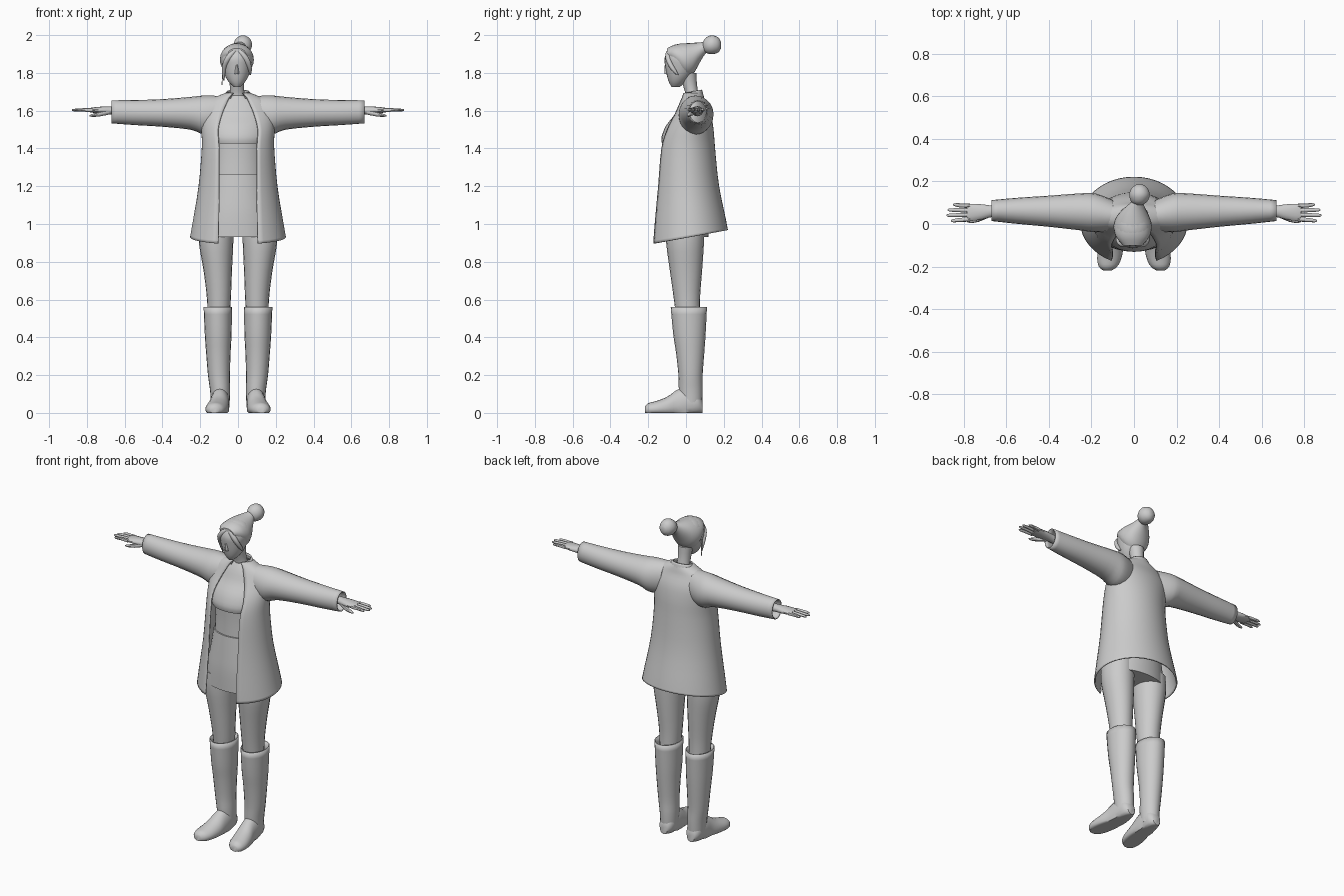
import bpy, bmesh, math
from mathutils import Vector


def smooth_rings(rings, steps):
    """Catmull-Rom interpolation of ring tuples."""
    out = []
    for i in range(len(rings) - 1):
        p0, p1 = rings[max(i - 1, 0)], rings[i]
        p2, p3 = rings[i + 1], rings[min(i + 2, len(rings) - 1)]
        for s in range(steps):
            t = s / steps
            out.append([0.5 * (2 * b + (c - a) * t + (2 * a - 5 * b + 4 * c - d) * t * t
                               + (3 * b - a - 3 * c + d) * t ** 3)
                        for a, b, c, d in zip(p0, p1, p2, p3)])
    return out + [list(rings[-1])]


def loft(name, axis, rings, sides=20, steps=3, mirror=False, caps=(True, True),
         thick=0, floor=None):
    """Rings: (position on axis, centre 1, centre 2, radius 1, radius 2[, front gap, tilt])."""
    bm = bmesh.new()
    rows = []
    for ring in smooth_rings(rings, steps):
        p, c1, c2, r1, r2 = ring[:5]
        gap, tilt = ring[5:7] if len(ring) > 5 else (0, 0)
        a0 = math.asin(min(gap / r1, 1)) if gap else 0
        n = sides + 1 if gap else sides
        row = []
        for k in range(n):
            a = a0 + (2 * math.pi - 2 * a0) * k / sides
            u, v = c1 + r1 * math.sin(a), c2 - r2 * math.cos(a)
            q = p - tilt * math.cos(a)
            co = {'x': (q, u, v), 'y': (u, q, v), 'z': (u, v, q)}[axis]
            if floor is not None:
                co = (co[0], co[1], max(co[2], floor))
            row.append(bm.verts.new(co))
        rows.append(row)
    n = len(rows[0])
    closed = n == sides
    for a, b in zip(rows, rows[1:]):
        for k in range(n if closed else n - 1):
            j = (k + 1) % n
            bm.faces.new((a[k], a[j], b[j], b[k]))
    if closed:
        for use, row in zip(caps, (rows[0], rows[-1])):
            if use:
                bm.faces.new(row)
    bmesh.ops.recalc_face_normals(bm, faces=bm.faces)
    me = bpy.data.meshes.new(name)
    bm.to_mesh(me)
    bm.free()
    ob = bpy.data.objects.new(name, me)
    bpy.context.collection.objects.link(ob)
    if thick:
        m = ob.modifiers.new("thickness", 'SOLIDIFY')
        m.thickness, m.offset = thick, 0
    if mirror:
        ob.modifiers.new("mirror", 'MIRROR').use_clip = False
    bpy.ops.object.select_all(action='DESELECT')
    ob.select_set(True)
    bpy.context.view_layer.objects.active = ob
    bpy.ops.object.shade_smooth_by_angle(angle=math.radians(45))
    return ob


# Legs
loft("leg", 'z', [(.45, .103, .015, .055, .06), (.6, .101, .005, .063, .069),
                  (.75, .107, 0, .075, .085), (.9, .116, -.005, .091, .1),
                  (1.0, .115, -.005, .09, .1)], mirror=True)

# Boots: open shaft and foot
loft("boot_shaft", 'z', [(.03, .093, .027, .045, .055), (.12, .095, .025, .05, .06),
                         (.2, .101, .024, .055, .061), (.32, .104, .022, .062, .072),
                         (.42, .105, .018, .068, .083), (.56, .107, .015, .072, .093)],
     mirror=True, caps=(True, False), thick=.006)
loft("boot_foot", 'y', [(.088, .093, .03, .025, .03), (.06, .093, .05, .045, .06),
                        (0, .095, .05, .05, .085), (-.05, .098, .035, .052, .085),
                        (-.1, .106, .025, .058, .06), (-.16, .116, .02, .057, .042),
                        (-.2, .122, .018, .043, .033), (-.218, .125, .015, .02, .018)],
     mirror=True, floor=0)

# Skirt, waist and top under the coat
loft("skirt", 'z', [(.93, 0, -.005, .2, .125), (1.05, 0, -.005, .185, .125),
                    (1.15, 0, -.005, .165, .118), (1.265, 0, -.005, .145, .108)], sides=28)
loft("waist", 'z', [(1.25, 0, -.005, .14, .1), (1.35, 0, -.005, .135, .098),
                    (1.45, 0, -.005, .14, .1)], sides=28)
loft("cropped_top", 'z', [(1.425, 0, -.005, .155, .122), (1.46, 0, 0, .17, .13),
                          (1.52, 0, .012, .17, .118), (1.58, 0, .03, .16, .09),
                          (1.64, 0, .03, .13, .06), (1.68, 0, .035, .05, .04)], sides=28)

# Open coat, longer at the front
loft("coat", 'z', [(.93, 0, .015, .25, .203, .105, .037), (1.0, 0, .012, .238, .195, .102, .025),
                   (1.2, 0, .002, .205, .168, .1, .008), (1.4, 0, 0, .188, .15, .1, 0),
                   (1.5, 0, .012, .19, .13, .105, 0), (1.58, 0, .03, .19, .097, .085, 0),
                   (1.64, 0, .033, .165, .068, .06, 0), (1.67, 0, .035, .115, .057, .045, 0),
                   (1.692, 0, .035, .06, .05, .025, 0)], sides=40, thick=.008)
loft("sleeve", 'x', [(.1, .04, 1.58, .07, .095), (.18, .052, 1.577, .088, .1),
                     (.25, .057, 1.586, .084, .084), (.4, .06, 1.588, .07, .07),
                     (.55, .062, 1.59, .058, .063), (.67, .063, 1.594, .046, .058)],
     mirror=True, caps=(True, False), thick=.006)

# Hands
loft("palm", 'x', [(.58, .06, 1.597, .03, .027), (.66, .06, 1.6, .027, .022),
                   (.71, .057, 1.602, .036, .02), (.76, .055, 1.603, .041, .015),
                   (.785, .055, 1.603, .038, .011)], sides=14, mirror=True)
for i, tip in enumerate((.85, .875, .88, .86)):
    y = .085 - .021 * i
    y2 = .055 + (y - .055) * 1.2
    loft("finger", 'x', [(.77, y, 1.603, .0105, .011), (.82, (y + y2) / 2, 1.604, .0095, .009),
                         (tip - .01, y2, 1.603, .0075, .0065), (tip, y2, 1.603, .003, .003)],
         sides=8, steps=2, mirror=True)
loft("thumb", 'x', [(.68, .045, 1.593, .014, .013), (.73, .022, 1.582, .012, .012),
                    (.77, .014, 1.575, .009, .008), (.785, .013, 1.573, .003, .003)],
     sides=8, steps=2, mirror=True)

# Neck and collar
loft("neck", 'z', [(1.62, -.002, .035, .055, .04), (1.68, -.004, .033, .04, .034),
                   (1.74, -.006, .02, .038, .038), (1.8, -.006, .01, .045, .045)])
loft("collar", 'z', [(1.67, 0, .035, .08, .055, .04, .005), (1.7, 0, .037, .056, .044, .028, .01)],
     thick=.008)

# Head and nose
loft("head", 'z', [(1.724, -.006, -.055, .015, .02), (1.75, -.006, -.047, .042, .043),
                   (1.79, -.006, -.035, .065, .067), (1.84, -.006, -.025, .079, .086),
                   (1.88, -.006, -.021, .084, .092), (1.92, -.006, -.015, .073, .08),
                   (1.945, -.006, -.01, .046, .055), (1.955, -.006, -.01, .015, .02)], sides=24)
loft("nose", 'z', [(1.795, -.006, -.1, .012, .014), (1.81, -.006, -.102, .011, .013),
                   (1.845, -.006, -.105, .006, .007)], sides=8, steps=2)

# Hair swept back into a tail and a bun
loft("hair", 'y', [(-.1, -.006, 1.905, .045, .025), (-.06, -.006, 1.895, .078, .054),
                   (-.01, -.006, 1.87, .09, .086), (.035, -.005, 1.875, .077, .084),
                   (.07, .002, 1.905, .053, .056), (.1, .013, 1.932, .03, .034),
                   (.13, .022, 1.945, .02, .025)], sides=24)
loft("hair_bun", 'y', [(.09, .022, 1.945, .018, .02), (.105, .024, 1.946, .038, .04),
                       (.137, .026, 1.949, .049, .05), (.17, .026, 1.948, .037, .04),
                       (.186, .026, 1.947, .014, .016)], sides=18)

# Fringe locks at both sides of the face
for s, low in ((-1, 1.76), (1, 1.79)):
    loft("fringe_lock", 'z', [(low, -.006 + s * .07, -.045, .004, .006),
                              (1.82, -.006 + s * .068, -.068, .012, .014),
                              (1.87, -.006 + s * .05, -.092, .019, .015),
                              (1.915, -.006 + s * .02, -.09, .018, .014),
                              (1.94, -.006 + s * .01, -.06, .01, .01)], sides=10)
loft("loose_strand", 'z', [(1.735, -.085, -.03, .002, .002), (1.79, -.082, -.04, .003, .004),
                           (1.86, -.078, -.04, .004, .005)], sides=6)
